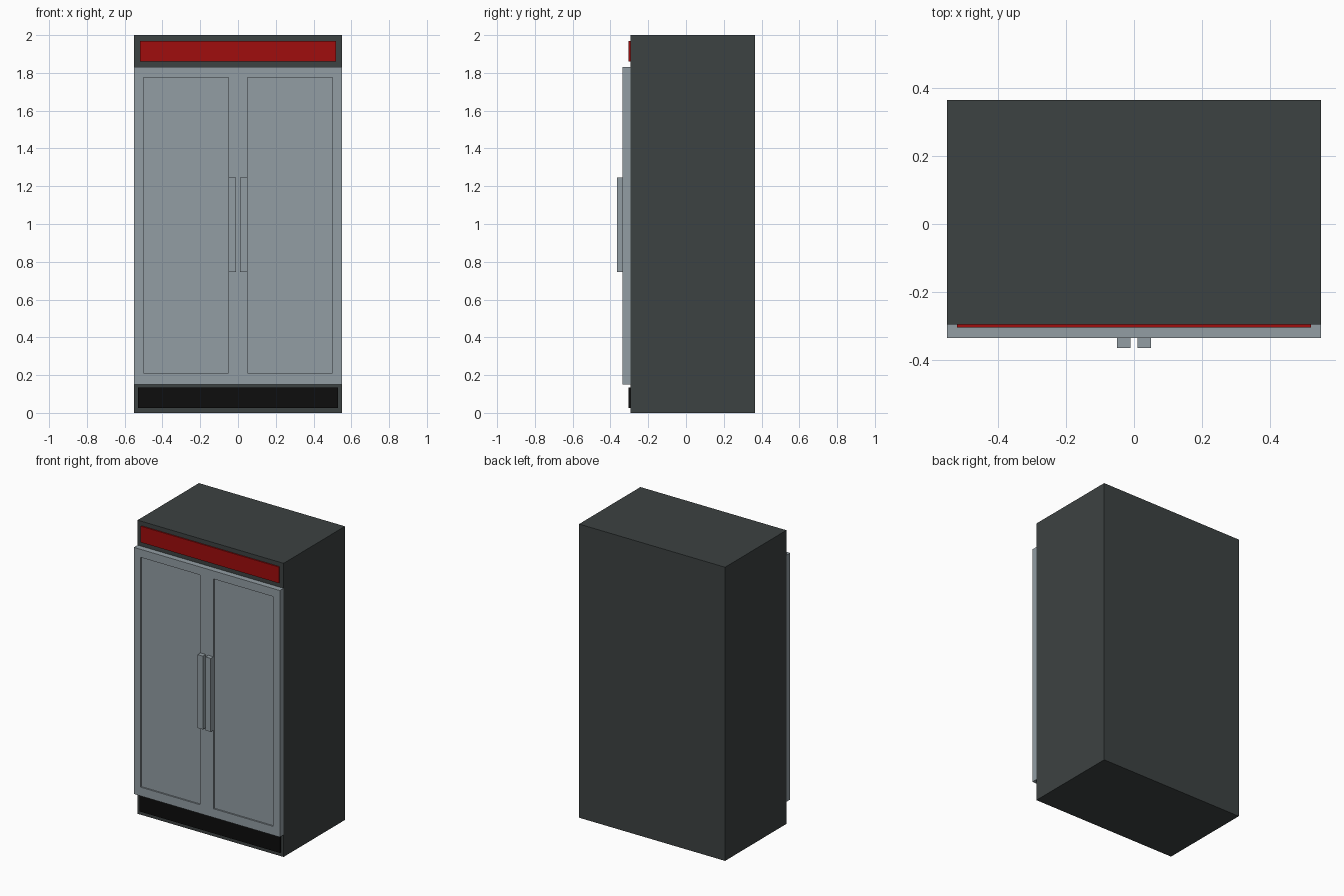
import bpy
import bmesh
from mathutils import Vector

cube = bpy.data.objects.get("Cube")
if cube:
    bpy.data.objects.remove(cube, do_unlink=True)


def material(name, rgb, roughness=0.6):
    mat = bpy.data.materials.new(name)
    mat.use_nodes = True
    mat.diffuse_color = (*rgb, 1)
    shader = next(n for n in mat.node_tree.nodes if n.type == 'BSDF_PRINCIPLED')
    shader.inputs["Base Color"].default_value = (*rgb, 1)
    shader.inputs["Roughness"].default_value = roughness
    return mat


charcoal = material("charcoal", (0.046, 0.054, 0.054))
steel = material("steel grey", (0.29, 0.34, 0.37))
red = material("red", (0.35, 0.004, 0.004))
black = material("black", (0.004, 0.004, 0.004))


def box(name, low, high, mat, edit=None):
    """Box between two corners, with an optional mesh edit."""
    low, high = Vector(low), Vector(high)
    bm = bmesh.new()
    bmesh.ops.create_cube(bm, size=1)
    bmesh.ops.scale(bm, vec=high - low, verts=bm.verts)
    bmesh.ops.translate(bm, vec=(low + high) / 2, verts=bm.verts)
    if edit:
        edit(bm)
    mesh = bpy.data.meshes.new(name)
    bm.to_mesh(mesh)
    bm.free()
    mesh.materials.append(mat)
    obj = bpy.data.objects.new(name, mesh)
    bpy.context.collection.objects.link(obj)
    return obj


HALF = 0.55
BODY_FRONT, BACK = -0.295, 0.365
DOOR_FRONT = -0.335
PANEL_X = (0.05, 0.5)
PANEL_Z = (0.21, 1.775)


def recess_panels(bm):
    """Cut the panel outlines, then sink both panels."""
    cuts = [((s * x, 0, 0), (1, 0, 0)) for s in (-1, 1) for x in PANEL_X]
    cuts += [((0, 0, z), (0, 0, 1)) for z in PANEL_Z]
    for point, normal in cuts:
        geom = bm.verts[:] + bm.edges[:] + bm.faces[:]
        bmesh.ops.bisect_plane(bm, geom=geom, plane_co=point, plane_no=normal)
    bm.normal_update()
    panels = []
    for face in bm.faces:
        c = face.calc_center_median()
        if (face.normal.y < -0.9 and PANEL_X[0] < abs(c.x) < PANEL_X[1]
                and PANEL_Z[0] < c.z < PANEL_Z[1]):
            panels.append(face)
    bmesh.ops.inset_individual(bm, faces=panels, thickness=0, depth=-0.01)
    bmesh.ops.dissolve_limit(bm, angle_limit=0.01, verts=bm.verts[:], edges=bm.edges[:])


# Cabinet
box("cabinet", (-HALF, BODY_FRONT, 0), (HALF, BACK, 2), charcoal)

# Double door with sunken panels
box("doors", (-HALF, DOOR_FRONT, 0.15), (HALF, BODY_FRONT, 1.83), steel, recess_panels)

# Handles
for side, x in (("left", 0.03), ("right", -0.03)):
    box(side + "_handle", (x - 0.02, -0.365, 0.745), (x + 0.02, DOOR_FRONT + 0.01, 1.245), steel)

# Header sign plate and kick plate
box("header_plate", (-0.52, -0.304, 1.86), (0.52, BODY_FRONT, 1.97), red)
box("kick_plate", (-0.53, -0.304, 0.025), (0.53, BODY_FRONT, 0.135), black)
